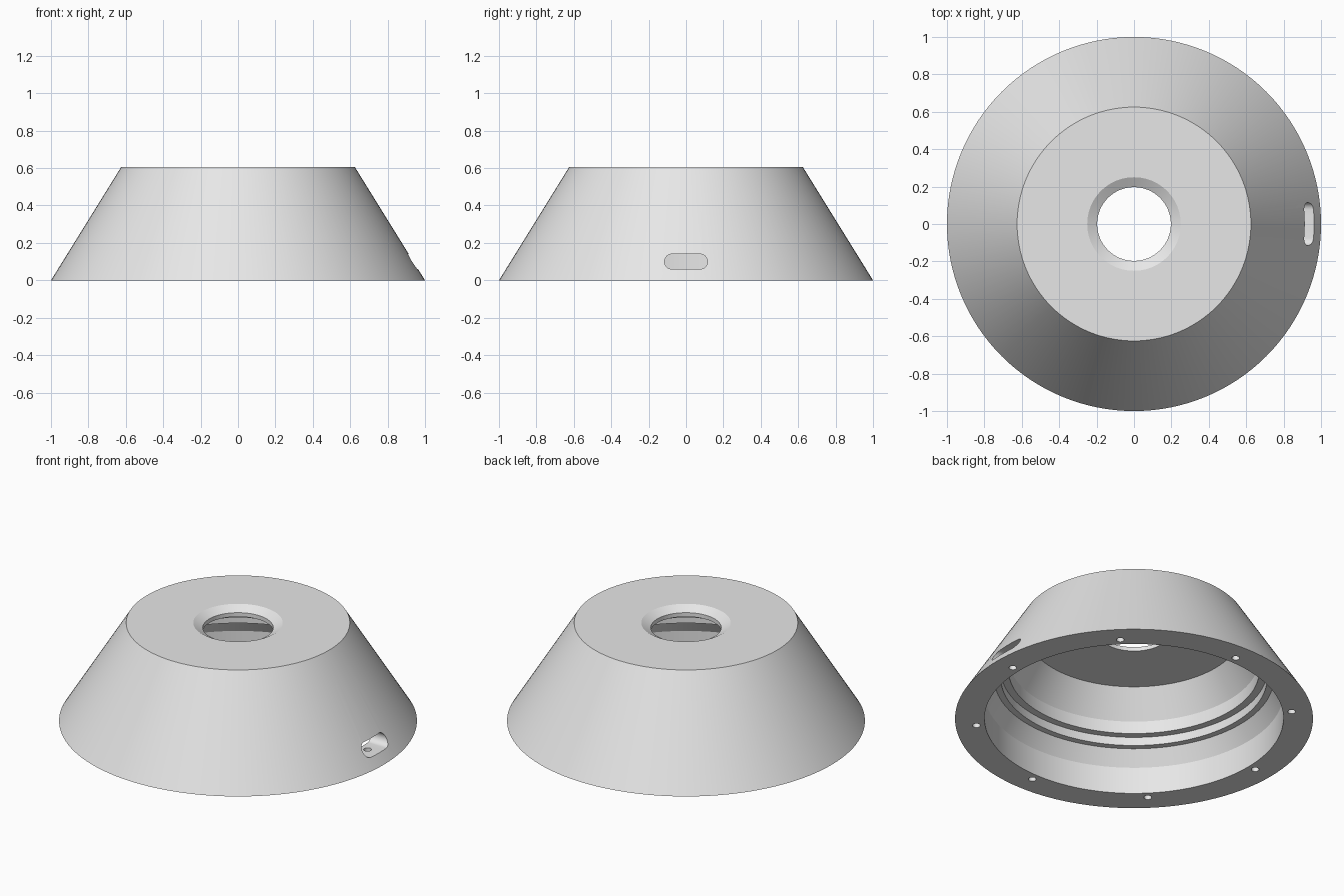
import bpy, bmesh, math
from mathutils import Matrix, Vector

cube = bpy.data.objects.get("Cube")
if cube:
    bpy.data.objects.remove(cube, do_unlink=True)

SEGMENTS = 128

grey = bpy.data.materials.new("plain_grey")
grey.use_nodes = True
colour = (0.8, 0.8, 0.8, 1.0)
grey.diffuse_color = colour
grey.node_tree.nodes["Principled BSDF"].inputs["Base Color"].default_value = colour


def make_object(name, bm):
    bmesh.ops.recalc_face_normals(bm, faces=bm.faces)
    mesh = bpy.data.meshes.new(name)
    bm.to_mesh(mesh)
    bm.free()
    obj = bpy.data.objects.new(name, mesh)
    mesh.materials.append(grey)
    bpy.context.collection.objects.link(obj)
    return obj


def lathe(name, profile):
    """Revolve a closed (radius, height) profile around z."""
    bm = bmesh.new()
    rings = []
    for i in range(SEGMENTS):
        a = math.tau * i / SEGMENTS
        rings.append([bm.verts.new((r * math.cos(a), r * math.sin(a), z)) for r, z in profile])
    for i, ring in enumerate(rings):
        following = rings[(i + 1) % SEGMENTS]
        for j in range(len(profile)):
            k = (j + 1) % len(profile)
            bm.faces.new((ring[j], following[j], following[k], ring[k]))
    return make_object(name, bm)


def cut(target, cutter):
    cutter.hide_render = True
    mod = target.modifiers.new(cutter.name, "BOOLEAN")
    mod.operation = "DIFFERENCE"
    mod.solver = "EXACT"
    mod.object = cutter
    bpy.context.view_layer.objects.active = target
    bpy.ops.object.modifier_apply(modifier=mod.name)
    bpy.data.objects.remove(cutter, do_unlink=True)


# Hollow conical shell: outside, countersunk top hole, stepped inside
shell = lathe("conical_shell", [
    (1.0, 0.0), (0.625, 0.605),
    (0.25, 0.605), (0.197, 0.575), (0.197, 0.55),
    (0.597, 0.55), (0.70, 0.385), (0.70, 0.308),
    (0.743, 0.308), (0.743, 0.256), (0.78, 0.256),
    (0.835, 0.165), (0.835, 0.0),
])

# Rounded cable slot through the wall
bm = bmesh.new()
outline = []
for side in (1, -1):
    for i in range(17):
        a = math.pi * (i / 16 - 0.5)
        outline.append(bm.verts.new((0.8, side * (0.075 + 0.04 * math.cos(a)),
                                     0.1 + side * 0.04 * math.sin(a))))
face = bm.faces.new(outline)
ext = bmesh.ops.extrude_face_region(bm, geom=[face])
bmesh.ops.translate(bm, vec=Vector((0.3, 0, 0)),
                    verts=[v for v in ext["geom"] if isinstance(v, bmesh.types.BMVert)])
cut(shell, make_object("slot_cutter", bm))

# Ring of blind screw holes in the base rim
bm = bmesh.new()
for i in range(8):
    place = Matrix.Rotation(math.tau * i / 8, 4, "Z") @ Matrix.Translation((0.884, 0, 0.02))
    bmesh.ops.create_cone(bm, cap_ends=True, segments=24, radius1=0.022, radius2=0.022,
                          depth=0.16, matrix=place)
cut(shell, make_object("screw_hole_cutter", bm))

# Smooth walls with crisp edges
bpy.ops.object.select_all(action="DESELECT")
shell.select_set(True)
bpy.context.view_layer.objects.active = shell
bpy.ops.object.shade_smooth_by_angle(angle=math.radians(25))
